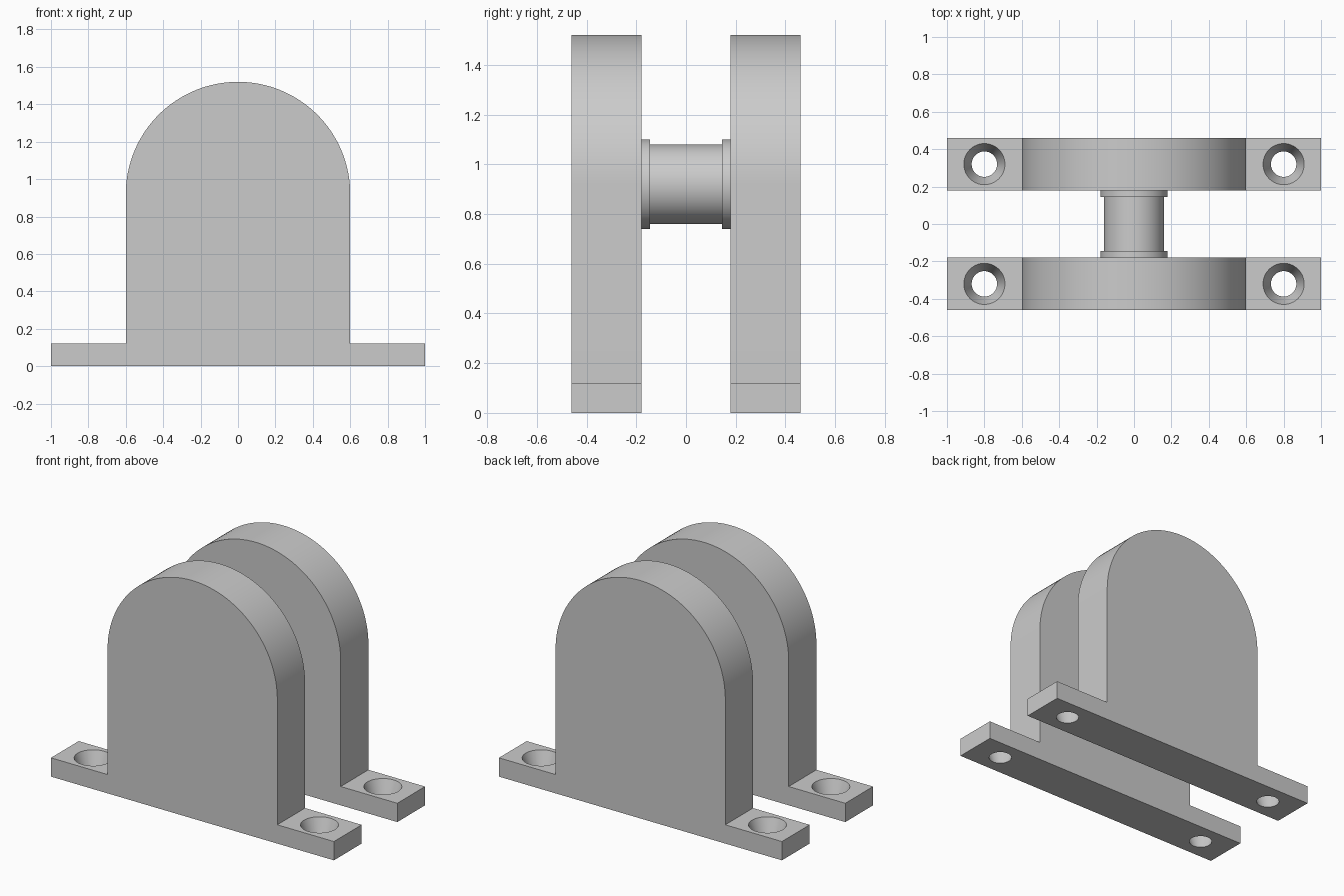
import bpy, bmesh
from math import sin, cos, pi, radians

cube = bpy.data.objects.get("Cube")
if cube:
    bpy.data.objects.remove(cube, do_unlink=True)

AXIS_Z = 0.92      # height of the pin axis
ARCH_R = 0.60
PLATE_Y = 0.32     # middle of each plate
THICK = 0.28
FOOT_H = 0.12

grey = bpy.data.materials.new("light grey")
grey.use_nodes = True
colour = (0.6, 0.6, 0.6, 1)
grey.diffuse_color = colour
grey.node_tree.nodes["Principled BSDF"].inputs["Base Color"].default_value = colour


def finish(bm, name):
    bmesh.ops.recalc_face_normals(bm, faces=bm.faces)
    mesh = bpy.data.meshes.new(name)
    bm.to_mesh(mesh)
    bm.free()
    mesh.materials.append(grey)
    obj = bpy.data.objects.new(name, mesh)
    bpy.context.collection.objects.link(obj)
    return obj


def smooth(obj):
    bpy.ops.object.select_all(action='DESELECT')
    obj.select_set(True)
    bpy.context.view_layer.objects.active = obj
    bpy.ops.object.shade_smooth_by_angle(angle=radians(30))


def screw_hole_cutter(y):
    # Tapered holes, wide at the top, run a little past both foot faces
    bm = bmesh.new()
    slope = (0.11 - 0.068) / FOOT_H
    extra = 0.02
    for x in (-0.8, 0.8):
        ret = bmesh.ops.create_cone(
            bm, cap_ends=True, segments=48, depth=FOOT_H + 2 * extra,
            radius1=0.068 - slope * extra, radius2=0.11 + slope * extra)
        bmesh.ops.translate(bm, verts=ret["verts"], vec=(x, y, FOOT_H / 2))
    cutter = finish(bm, "screw_hole_cutter")
    cutter.hide_render = True
    return cutter


def bracket(name, y):
    # Arched plate and its two feet as one extruded outline
    outline = [(-1, FOOT_H), (-1, 0), (1, 0), (1, FOOT_H), (ARCH_R, FOOT_H)]
    steps = 64
    outline += [(ARCH_R * cos(pi * i / steps), AXIS_Z + ARCH_R * sin(pi * i / steps))
                for i in range(steps + 1)]
    outline.append((-ARCH_R, FOOT_H))
    bm = bmesh.new()
    face = bm.faces.new([bm.verts.new((x, y - THICK / 2, z)) for x, z in outline])
    ret = bmesh.ops.extrude_face_region(bm, geom=[face])
    bmesh.ops.translate(bm, vec=(0, THICK, 0),
                        verts=[v for v in ret["geom"] if isinstance(v, bmesh.types.BMVert)])
    obj = finish(bm, name)

    # Cut the screw holes
    cutter = screw_hole_cutter(y)
    mod = obj.modifiers.new("screw holes", 'BOOLEAN')
    mod.operation = 'DIFFERENCE'
    mod.solver = 'EXACT'
    mod.object = cutter
    bpy.context.view_layer.objects.active = obj
    bpy.ops.object.modifier_apply(modifier=mod.name)
    bpy.data.objects.remove(cutter, do_unlink=True)
    smooth(obj)


def lathe_pin(name, profile, steps=64):
    # Spin a (radius, y) profile around the pin axis
    bm = bmesh.new()
    verts = [bm.verts.new((r, y, AXIS_Z)) for r, y in profile]
    edges = [bm.edges.new(pair) for pair in zip(verts, verts[1:])]
    bmesh.ops.spin(bm, geom=verts + edges, cent=(0, 0, AXIS_Z), axis=(0, 1, 0),
                   angle=2 * pi, steps=steps)
    bmesh.ops.remove_doubles(bm, verts=bm.verts, dist=0.0001)
    smooth(finish(bm, name))


bracket("front_bracket", -PLATE_Y)
bracket("back_bracket", PLATE_Y)

# Pin with a collar at each end
inner = PLATE_Y - THICK / 2
shoulder = inner - 0.036
lathe_pin("collared_pin", [(0, -inner), (0.18, -inner), (0.18, -shoulder), (0.16, -shoulder),
                           (0.16, shoulder), (0.18, shoulder), (0.18, inner), (0, inner)])
